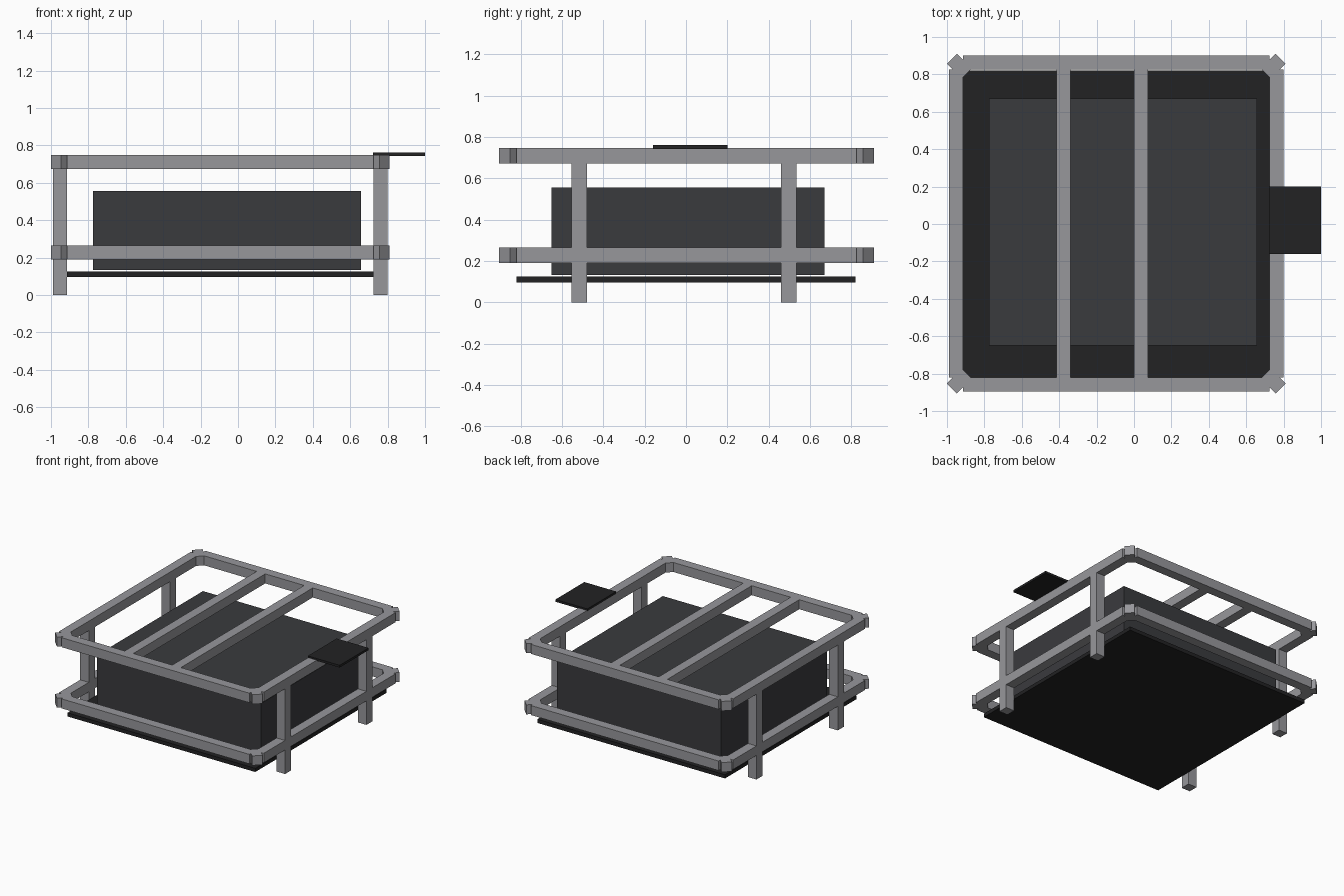
import bpy, bmesh
from math import radians
from mathutils import Matrix

if "Cube" in bpy.data.objects:
    bpy.data.objects.remove(bpy.data.objects["Cube"])


def material(name, color):
    m = bpy.data.materials.new(name)
    m.diffuse_color = (*color, 1)
    m.use_nodes = True
    m.node_tree.nodes["Principled BSDF"].inputs["Base Color"].default_value = m.diffuse_color
    return m


STEEL = material("grey_steel", (0.31, 0.31, 0.33))
CHARCOAL = material("charcoal", (0.042, 0.043, 0.048))
BLACK = material("black", (0.016, 0.016, 0.017))


def box(name, x, y, z, mat, turn=0):
    """Box from (min, max) ranges, optionally turned about its own z axis."""
    size = [b - a for a, b in (x, y, z)]
    centre = [(a + b) / 2 for a, b in (x, y, z)]
    bm = bmesh.new()
    bmesh.ops.create_cube(bm, size=1, matrix=Matrix.Diagonal((*size, 1)))
    mesh = bpy.data.meshes.new(name)
    bm.to_mesh(mesh)
    bm.free()
    mesh.materials.append(mat)
    ob = bpy.data.objects.new(name, mesh)
    ob.location = centre
    ob.rotation_euler.z = radians(turn)
    bpy.context.collection.objects.link(ob)
    return ob


T = 0.075                                # tube thickness
X0, X1, Y0, Y1 = -0.99, 0.80, -0.895, 0.90   # outer frame limits
LEFT, RIGHT = (X0, X0 + T), (X1 - T, X1)
INNER_X, INNER_Y = (X0 + T, X1 - T), (Y0 + T, Y1 - T)
TOP, LOW = (0.673, 0.748), (0.19, 0.265)

# Two rectangular tube rings with short diagonal corner pieces
for level, z in (("upper", TOP), ("lower", LOW)):
    box(level + "_front_rail", INNER_X, (Y0, Y0 + T), z, STEEL)
    box(level + "_back_rail", INNER_X, (Y1 - T, Y1), z, STEEL)
    box(level + "_left_rail", LEFT, INNER_Y, z, STEEL)
    box(level + "_right_rail", RIGHT, INNER_Y, z, STEEL)
    for sx, cx in ((-1, X0 + 0.056), (1, X1 - 0.056)):
        for sy, cy in ((-1, Y0 + 0.056), (1, Y1 - 0.056)):
            box(level + "_corner", (cx - 0.0565, cx + 0.0565),
                (cy - T / 2, cy + T / 2), z, STEEL, 45 * sx * sy)

# Legs, broken where the lower ring passes through
for side, x in (("left", LEFT), ("right", RIGHT)):
    for end, y in (("front", -0.555), ("back", 0.46)):
        box(f"{side}_{end}_foot", x, (y, y + T), (0, LOW[0]), STEEL)
        box(f"{side}_{end}_post", x, (y, y + T), (LOW[1], TOP[0]), STEEL)

# Cross bars over the top
for x in (-0.415, 0.0):
    box("cross_bar", (x, x + T), INNER_Y, TOP, STEEL)

# Base tray, enclosed block and side tab
box("base_plate", INNER_X, (-0.82, 0.82), (0.097, 0.126), BLACK)
box("inner_block", (-0.775, 0.657), (-0.65, 0.67), (0.133, 0.555), CHARCOAL)
box("side_tab", (0.722, 1.0), (-0.16, 0.20), (0.743, 0.761), BLACK)
